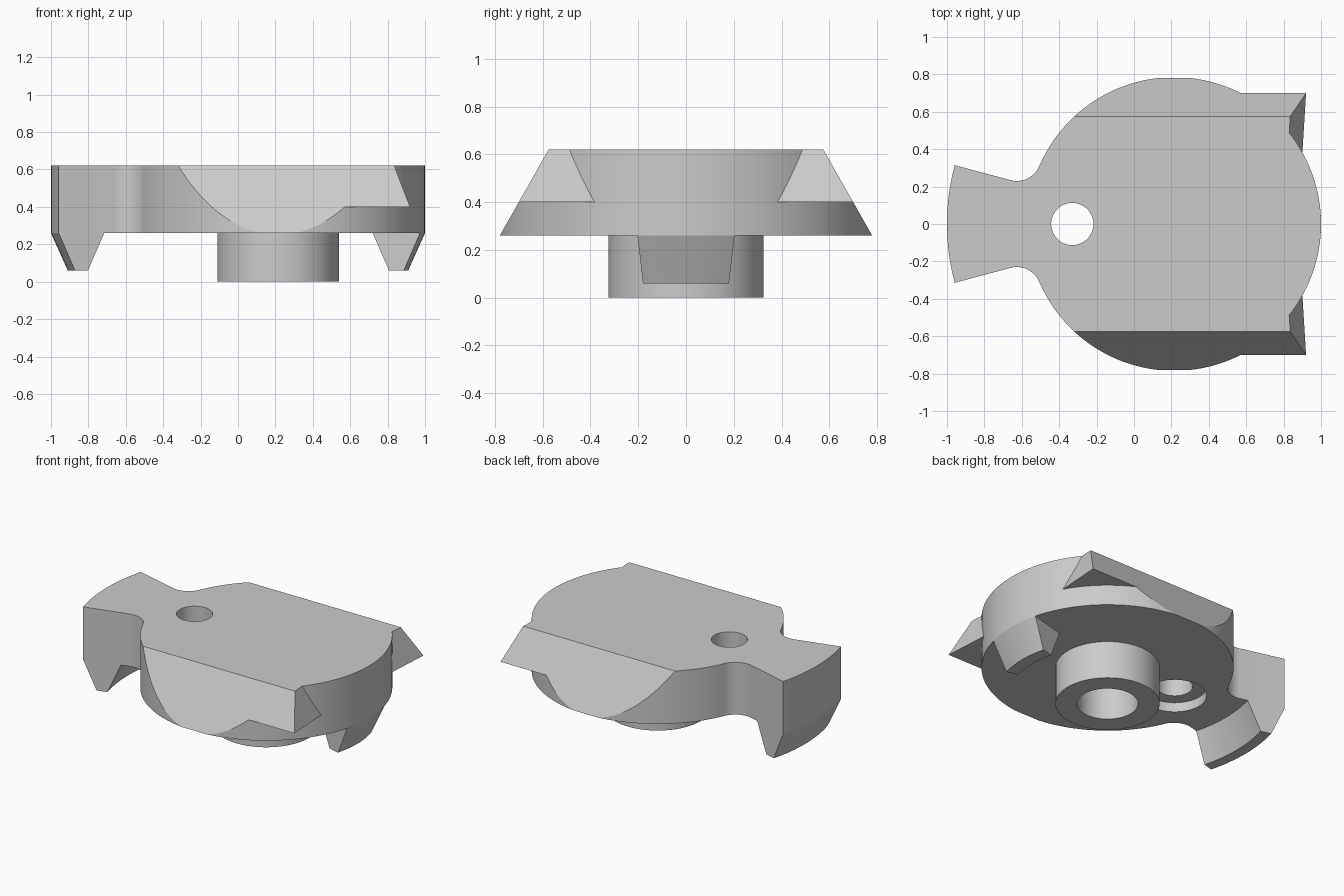
import bpy, bmesh, math
from math import sin, cos, pi, radians
from mathutils import Vector

if "Cube" in bpy.data.objects:
    bpy.data.objects.remove(bpy.data.objects["Cube"])

CX = 0.215                      # common axis of disc, boss and teeth
R_DISC, R_ARM, R_FILLET = 0.785, 1.215, 0.13
Z_LOW, Z_WING, Z_TOP = 0.26, 0.40, 0.62
WEDGE = radians(15)             # half angle of arm and teeth

steel = bpy.data.materials.new("light grey metal")
steel.use_nodes = True
steel.diffuse_color = (0.6, 0.6, 0.6, 1)
steel.node_tree.nodes["Principled BSDF"].inputs["Base Color"].default_value = (0.6, 0.6, 0.6, 1)


def finish(bm, name):
    bmesh.ops.recalc_face_normals(bm, faces=bm.faces)
    mesh = bpy.data.meshes.new(name)
    bm.to_mesh(mesh)
    bm.free()
    mesh.materials.append(steel)
    ob = bpy.data.objects.new(name, mesh)
    bpy.context.collection.objects.link(ob)
    return ob


def arc(cx, cy, r, a0, a1, n):
    return [(cx + r * cos(a0 + (a1 - a0) * i / n), cy + r * sin(a0 + (a1 - a0) * i / n))
            for i in range(n + 1)]


def prism(points, z0, z1):
    bm = bmesh.new()
    face = bm.faces.new([bm.verts.new((x, y, z0)) for x, y in points])
    ext = bmesh.ops.extrude_face_region(bm, geom=[face], use_keep_orig=True)
    top = [v for v in ext["geom"] if isinstance(v, bmesh.types.BMVert)]
    bmesh.ops.translate(bm, verts=top, vec=(0, 0, z1 - z0))
    return bm


def trim(bm, point, normal):
    # cut away everything beyond the plane and close the cut
    cut = bmesh.ops.bisect_plane(bm, geom=bm.verts[:] + bm.edges[:] + bm.faces[:], dist=1e-5,
                                 plane_co=Vector(point), plane_no=Vector(normal).normalized(),
                                 clear_outer=True)["geom_cut"]
    edges = [e for e in cut if isinstance(e, bmesh.types.BMEdge) and e.is_boundary]
    bmesh.ops.edgeloop_fill(bm, edges=edges)


def sweep(profile, a0, a1, n):
    # turn a closed (radius, z) profile about the common axis
    full = abs(a1 - a0 - 2 * pi) < 1e-6
    bm = bmesh.new()
    rings = []
    for i in range(n if full else n + 1):
        a = a0 + (a1 - a0) * i / n
        rings.append([bm.verts.new((CX + r * cos(a), r * sin(a), z)) for r, z in profile])
    k = len(profile)
    for i in range(n):
        p, q = rings[i], rings[(i + 1) % len(rings)]
        for j in range(k):
            bm.faces.new((p[j], p[(j + 1) % k], q[(j + 1) % k], q[j]))
    if not full:
        bm.faces.new(rings[0])
        bm.faces.new(rings[-1])
    return bm


def boolean(ob, tool, operation):
    mod = ob.modifiers.new(operation, "BOOLEAN")
    mod.operation, mod.solver, mod.object = operation, "EXACT", tool
    bpy.context.view_layer.objects.active = ob
    bpy.ops.object.modifier_apply(modifier=mod.name)
    bpy.data.objects.remove(tool)


# Body outline: round disc, fillets, wedge-shaped arm
f_dist = R_DISC + R_FILLET
f_ang = pi - WEDGE - math.asin(R_FILLET / f_dist)
fx, fy = CX + f_dist * cos(f_ang), f_dist * sin(f_ang)
fillet = arc(fx, fy, R_FILLET, f_ang - pi, -pi / 2 - WEDGE, 12)
outline = arc(CX, 0, R_DISC, -f_ang, f_ang, 120)
outline += fillet[1:]
outline += arc(CX, 0, R_ARM, pi - WEDGE, pi + WEDGE, 16)
outline += [(x, -y) for x, y in reversed(fillet[1:])]
body = finish(prism(outline, Z_LOW, 0.70), "body")

# Side wings with raked ends
for s in (-1, 1):
    wing = prism([(0.3, 0.3 * s), (1.1, 0.3 * s), (1.1, 0.9 * s), (0.3, 0.9 * s)], Z_WING, 0.75)
    trim(wing, (0.92, 0.70 * s, Z_WING), (1, -0.0625 * s, 0.35))
    boolean(body, finish(wing, "wing"), "UNION")

# Flat top and sloping flanks
bm = bmesh.new()
bm.from_mesh(body.data)
trim(bm, (0, 0, Z_TOP), (0, 0, 1))
for s in (-1, 1):
    trim(bm, (0, 0.575 * s, Z_TOP), (0, s * (Z_TOP - Z_WING), 0.125))
bmesh.ops.recalc_face_normals(bm, faces=bm.faces)
bm.to_mesh(body.data)
bm.free()

# Counterbored through hole
for r, z0, z1 in ((0.20, 0.1, 0.325), (0.113, 0.15, 0.9)):
    boolean(body, finish(prism(arc(-0.33, 0, r, 0, 2 * pi, 48)[:-1], z0, z1), "drill"), "DIFFERENCE")

# Hollow boss and the two locking teeth
boss = finish(sweep([(0.19, 0), (0.325, 0), (0.325, Z_LOW), (0.19, Z_LOW)], 0, 2 * pi, 72), "boss")


def tooth(name, outer, inner, mid):
    rake = 0.09
    profile = [(inner, Z_LOW), (outer, Z_LOW), (outer - rake, 0.06), (inner + rake, 0.06)]
    return finish(sweep(profile, mid - WEDGE, mid + WEDGE, 16), name)


parts = [body, boss,
         tooth("arm_tooth", R_ARM, 0.963, pi),
         tooth("disc_tooth", R_DISC, 0.523, 0)]

bpy.ops.object.select_all(action="DESELECT")
for ob in parts:
    ob.select_set(True)
bpy.context.view_layer.objects.active = body
bpy.ops.object.shade_smooth_by_angle(angle=radians(25))
